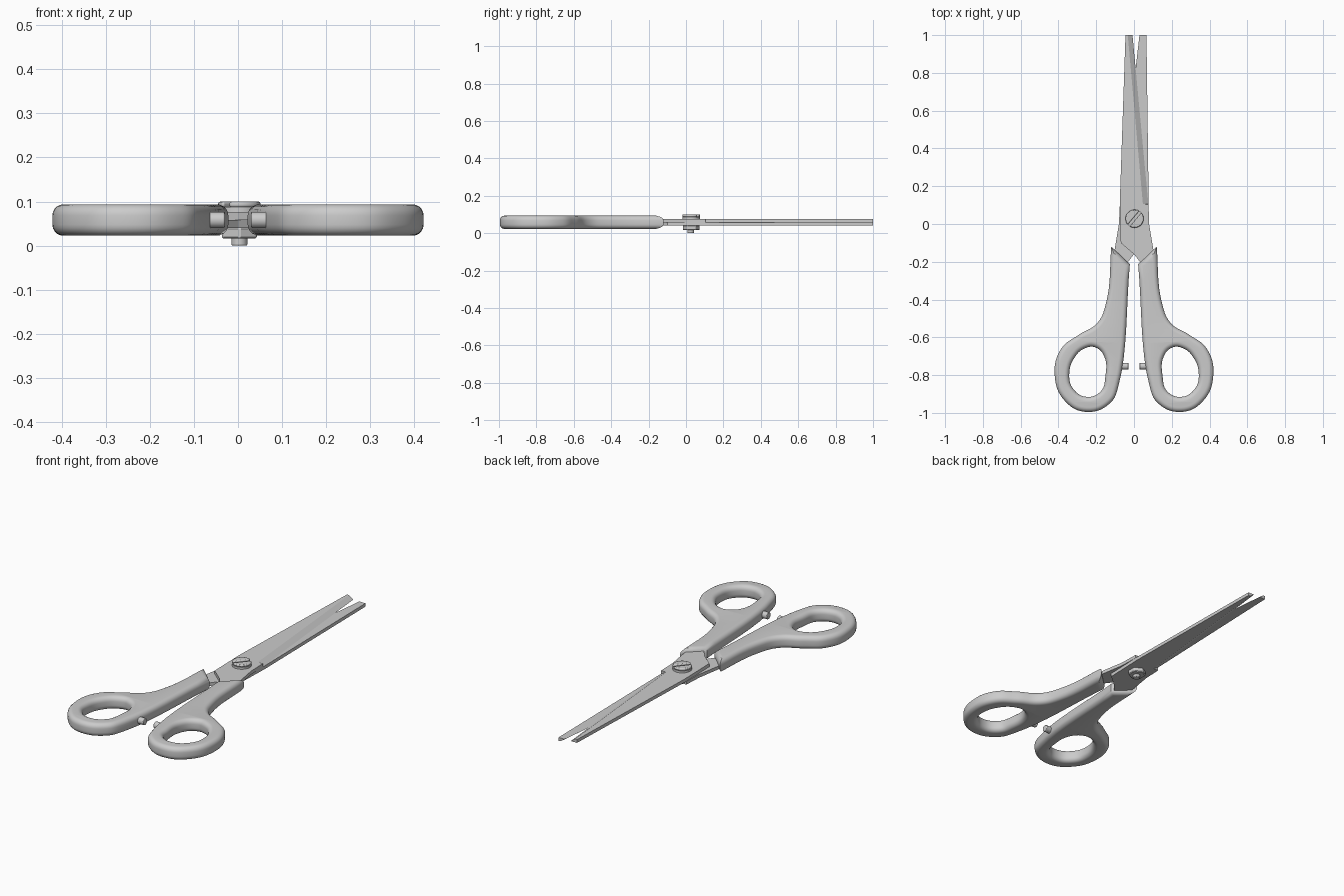
import bpy, bmesh
from math import pi, cos, sin, radians

if "Cube" in bpy.data.objects:
    bpy.data.objects.remove(bpy.data.objects["Cube"])

MID = 0.058  # height of the plane where the two blades meet


def loft(name, low, high, z0, z1):
    """Solid between two matching outlines at two heights."""
    bm = bmesh.new()
    a = [bm.verts.new((x, y, z0)) for x, y in low]
    b = [bm.verts.new((x, y, z1)) for x, y in high]
    bm.faces.new(a)
    bm.faces.new(b)
    n = len(a)
    for i in range(n):
        j = (i + 1) % n
        bm.faces.new((a[i], a[j], b[j], b[i]))
    bmesh.ops.recalc_face_normals(bm, faces=bm.faces)
    me = bpy.data.meshes.new(name)
    bm.to_mesh(me)
    bm.free()
    ob = bpy.data.objects.new(name, me)
    bpy.context.collection.objects.link(ob)
    return ob


def bevel(ob, width, segments=2):
    m = ob.modifiers.new("bevel", 'BEVEL')
    m.width, m.segments = width, segments
    m.limit_method = 'ANGLE'


def smooth(ob, angle=35):
    bpy.ops.object.select_all(action='DESELECT')
    ob.select_set(True)
    bpy.context.view_layer.objects.active = ob
    bpy.ops.object.shade_smooth_by_angle(angle=radians(angle))


def cylinder(name, r, depth, loc, rot=(0, 0, 0), sides=32):
    bpy.ops.mesh.primitive_cylinder_add(vertices=sides, radius=r, depth=depth,
                                        location=loc, rotation=rot)
    ob = bpy.context.object
    ob.name = name
    return ob


# Blades: flat plate with a ground cutting edge, one turned over below the other
back = [(0.08, 0), (0.10, -0.12), (0.11, -0.19), (0.055, -0.23), (0.0, -0.16),
        (-0.07, -0.10), (-0.075, 0.12), (-0.045, 1.0)]
bottom = [(-0.008, 1.0), (0.076, 0.105), (0.077, 0.104)] + back
top = [(-0.033, 1.0), (0.047, 0.105), (0.077, 0.104)] + back
loft("upper_blade", bottom, top, MID, MID + 0.018)


def turned(pts):
    return [(-x + 0.021 * max(y, 0), y) for x, y in pts]


loft("lower_blade", turned(bottom), turned(top), MID, MID - 0.018)

# Handles: rounded outline with a finger hole; True marks a sharp corner
outline = [(0.12, -0.12, True), (0.022, -0.213, True), (0.083, -0.86, False),
           (0.125, -0.947, False), (0.25, -0.995, False), (0.365, -0.938, False),
           (0.42, -0.80, False), (0.385, -0.66, False), (0.295, -0.588, False),
           (0.195, -0.525, False), (0.151, -0.43, False)]
hole = [(0.205, -0.653, False), (0.158, -0.70, False), (0.152, -0.81, False),
        (0.175, -0.885, False), (0.25, -0.915, False), (0.32, -0.875, False),
        (0.343, -0.80, False), (0.31, -0.70, False), (0.255, -0.656, False)]


def handle(name, side):
    cu = bpy.data.curves.new(name, 'CURVE')
    cu.dimensions = '2D'
    cu.fill_mode = 'BOTH'
    cu.resolution_u = 8
    cu.bevel_depth, cu.bevel_resolution = 0.025, 4
    cu.extrude, cu.offset = 0.0105, -0.025
    for pts in (outline, hole):
        sp = cu.splines.new('BEZIER')
        sp.bezier_points.add(len(pts) - 1)
        sp.use_cyclic_u = True
        for bp, (x, y, sharp) in zip(sp.bezier_points, pts):
            bp.co = (side * x, y, 0)
            bp.handle_left_type = bp.handle_right_type = 'VECTOR' if sharp else 'AUTO'
    tmp = bpy.data.objects.new(name + "_curve", cu)
    bpy.context.collection.objects.link(tmp)
    dg = bpy.context.evaluated_depsgraph_get()
    me = bpy.data.meshes.new_from_object(tmp.evaluated_get(dg))
    bpy.data.objects.remove(tmp)
    bm = bmesh.new()
    bm.from_mesh(me)
    bmesh.ops.remove_doubles(bm, verts=bm.verts, dist=0.0002)
    bmesh.ops.recalc_face_normals(bm, faces=bm.faces)
    bm.to_mesh(me)
    bm.free()
    ob = bpy.data.objects.new(name, me)
    ob.location.z = MID
    bpy.context.collection.objects.link(ob)
    smooth(ob, 40)


for label, side in (("left", -1), ("right", 1)):
    handle(label + "_handle", side)
    # Stop pegs between the handles
    peg = cylinder(label + "_stop_peg", 0.018, 0.07, (side * 0.065, -0.753, MID),
                   (0, pi / 2, 0), 24)
    bevel(peg, 0.003)
    smooth(peg)

# Pivot screw: base disc, two half discs leaving a slot, shaft end and nut
PX, PY, R = 0.003, 0.028, 0.048
smooth(cylinder("screw_head_base", R, 0.012, (PX, PY, 0.081), sides=40))
gap = 0.16
for k in range(2):
    start = radians(50) + k * pi + gap
    arc = [start + i * (pi - 2 * gap) / 16 for i in range(17)]
    pts = [(PX + R * cos(a), PY + R * sin(a)) for a in arc]
    half = loft("screw_head_half", pts, pts, 0.0865, 0.1)
    bevel(half, 0.005)
    smooth(half)
nut = cylinder("pivot_nut", 0.046, 0.026, (PX, PY, 0.029), sides=6)
bevel(nut, 0.004, 1)
shaft = cylinder("screw_shaft", 0.018, 0.08, (PX, PY - 0.003, 0.042), sides=24)
shaft.location.z = 0.04
bevel(shaft, 0.003)
smooth(shaft)
